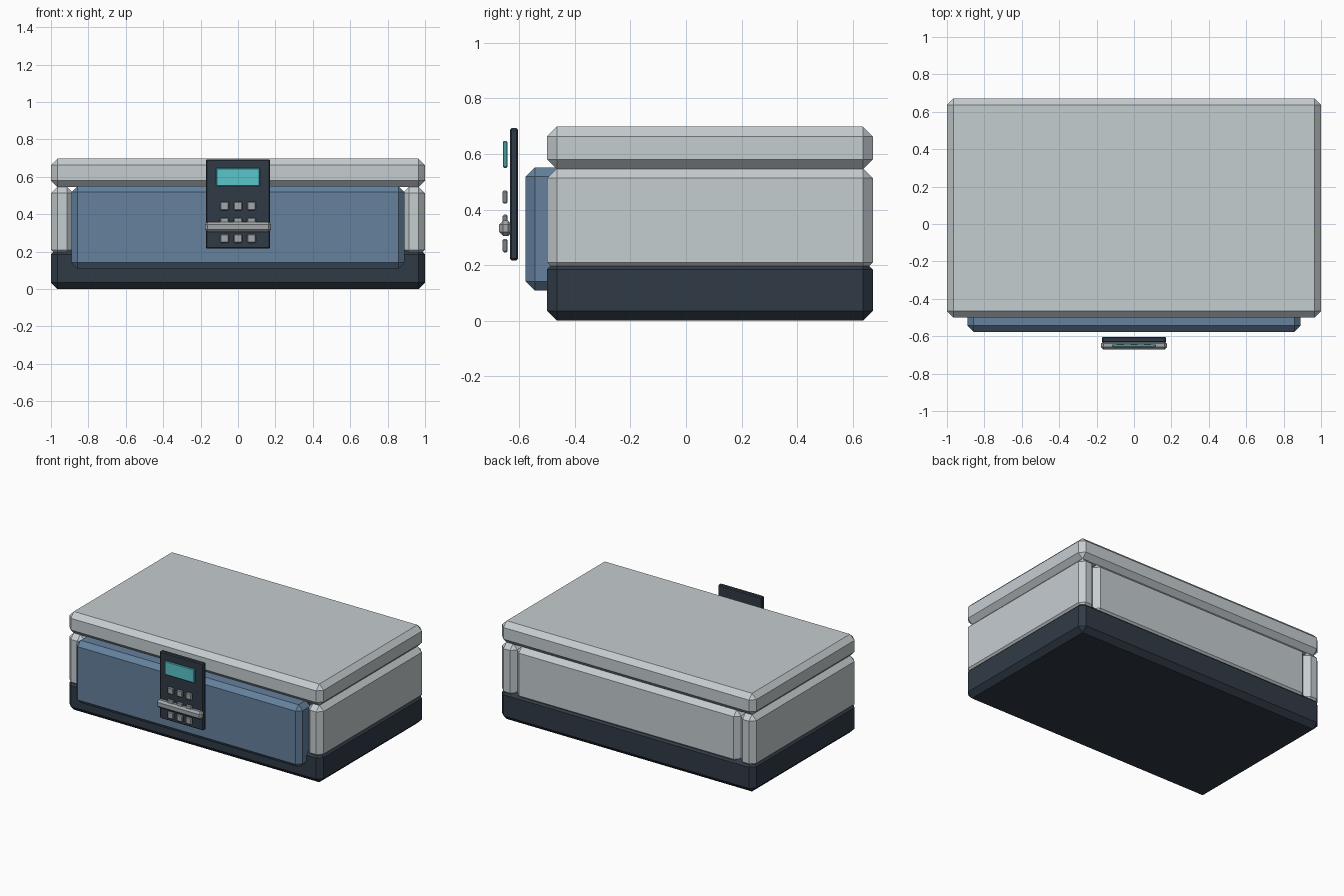
import bpy, bmesh

if "Cube" in bpy.data.objects:
    bpy.data.objects.remove(bpy.data.objects["Cube"])


def material(name, r, g, b):
    m = bpy.data.materials.new(name)
    m.diffuse_color = (r, g, b, 1)
    m.use_nodes = True
    m.node_tree.nodes["Principled BSDF"].inputs["Base Color"].default_value = m.diffuse_color
    return m


PALE = material("pale_grey", 0.56, 0.61, 0.63)
DARK = material("dark_slate", 0.03, 0.043, 0.062)
BLUE = material("blue", 0.13, 0.22, 0.34)
CYAN = material("cyan", 0.10, 0.56, 0.60)
STEEL = material("steel", 0.36, 0.39, 0.41)


def box(name, x, y, z, bevel, mat):
    """Chamfered box spanning the given (min, max) ranges."""
    bm = bmesh.new()
    bmesh.ops.create_cube(bm, size=1)
    for v in bm.verts:
        for i, (lo, hi) in enumerate((x, y, z)):
            v.co[i] = lo if v.co[i] < 0 else hi
    bmesh.ops.bevel(bm, geom=bm.edges[:], offset=bevel, offset_type='OFFSET',
                    segments=1, profile=0.5, affect='EDGES')
    mesh = bpy.data.meshes.new(name)
    bm.to_mesh(mesh)
    bm.free()
    mesh.materials.append(mat)
    ob = bpy.data.objects.new(name, mesh)
    bpy.context.collection.objects.link(ob)
    return ob


FRONT, BACK, CH = -0.5, 0.672, 0.035

# Case: base, lid, side walls and back panel
box("base", (-1, 1), (FRONT, BACK), (0, 0.22), CH, DARK)
box("lid", (-1, 1), (FRONT, BACK), (0.545, 0.698), CH, PALE)
box("right_wall", (0.88, 1), (FRONT, BACK), (0.175, 0.548), CH, PALE)
box("left_wall", (-1, -0.88), (FRONT, BACK), (0.175, 0.548), CH, PALE)
box("back_panel", (-0.88, 0.88), (BACK - 0.12, BACK), (0.175, 0.548), CH, PALE)

# Front door overlapping the base
box("front_door", (-0.89, 0.89), (-0.577, -0.427), (0.108, 0.552), 0.033, BLUE)

# Keypad plate with screen, buttons and handle
box("keypad_plate", (-0.172, 0.172), (-0.634, -0.604), (0.217, 0.693), 0.006, DARK)
box("screen", (-0.117, 0.117), (-0.659, -0.643), (0.55, 0.647), 0.004, CYAN)
for row, z in enumerate((0.445, 0.358, 0.27)):
    for col, x in enumerate((-0.072, 0, 0.072)):
        box(f"button_{row}_{col}", (x - 0.023, x + 0.023), (-0.66, -0.642),
            (z - 0.024, z + 0.024), 0.005, STEEL)
box("handle_bar", (-0.177, 0.177), (-0.672, -0.626), (0.305, 0.36), 0.014, STEEL)
